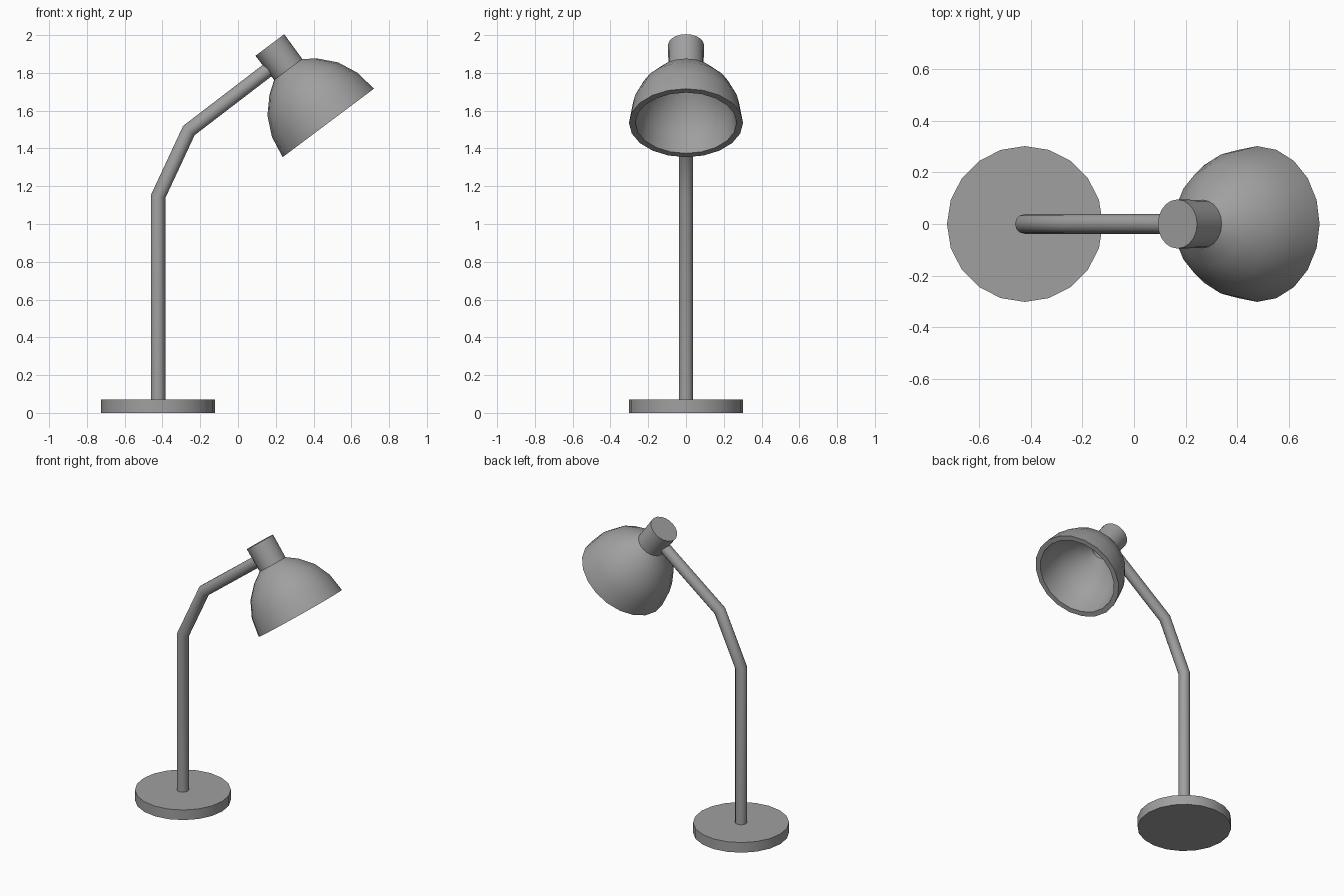
import bpy
import bmesh
from math import sin, cos, tau, radians, atan2
from mathutils import Vector, Matrix

old = bpy.data.objects.get("Cube")
if old:
    bpy.data.objects.remove(old, do_unlink=True)

grey = bpy.data.materials.new("grey metal")
grey.use_nodes = True
colour = (0.35, 0.35, 0.35, 1)
grey.diffuse_color = colour
grey.node_tree.nodes["Principled BSDF"].inputs["Base Color"].default_value = colour


def loft(name, rings, angle=35):
    """Skin a list of equal rings of points, closing both ends."""
    bm = bmesh.new()
    rows = [[bm.verts.new(p) for p in ring] for ring in rings]
    n = len(rows[0])
    for a, b in zip(rows, rows[1:]):
        for i in range(n):
            j = (i + 1) % n
            bm.faces.new((a[i], a[j], b[j], b[i]))
    bm.faces.new(rows[0])
    bm.faces.new(rows[-1])
    bmesh.ops.recalc_face_normals(bm, faces=bm.faces)
    mesh = bpy.data.meshes.new(name)
    bm.to_mesh(mesh)
    bm.free()
    mesh.materials.append(grey)
    obj = bpy.data.objects.new(name, mesh)
    bpy.context.collection.objects.link(obj)
    bpy.ops.object.select_all(action='DESELECT')
    obj.select_set(True)
    bpy.context.view_layer.objects.active = obj
    bpy.ops.object.shade_smooth_by_angle(angle=radians(angle))
    return obj


def lathe(name, profile, sides=20):
    """Revolve (radius, height) pairs about local z."""
    return loft(name, [[(r * cos(tau * i / sides), r * sin(tau * i / sides), z)
                        for i in range(sides)] for r, z in profile])


def tube(name, path, radius, sides=12):
    """Sweep a circle along a path in the xz plane with mitred bends."""
    rings = []
    side = Vector((0, 1, 0))
    for k, p in enumerate(path):
        before = (p - path[k - 1]).normalized() if k else None
        after = (path[k + 1] - p).normalized() if k + 1 < len(path) else before
        before = before or after
        tangent = (before + after).normalized()
        across = side.cross(tangent) / tangent.dot(after)
        rings.append([p + radius * (across * cos(tau * i / sides) + side * sin(tau * i / sides))
                      for i in range(sides)])
    return loft(name, rings)


# Round base
pole_x = -0.423
base = lathe("base", [(0.302, 0), (0.302, 0.07)])
base.location.x = pole_x

# Bent arm, from the base into the lamp neck
tube("arm", [Vector((pole_x, 0, 0.03)), Vector((pole_x, 0, 1.145)),
             Vector((-0.26, 0, 1.495)), Vector((0.21, 0, 1.855))], 0.038)

# Hollow shade with its neck, one continuous shell from outside cap to inside cap
outer = [(0.095, 0.516), (0.093, 0.354), (0.16, 0.306), (0.234, 0.225),
         (0.283, 0.12), (0.302, 0)]
inner = [(0.268, 0), (0.25, 0.11), (0.208, 0.2), (0.14, 0.275),
         (0.062, 0.33), (0.062, 0.48)]
shade = lathe("shade", outer + inner)
shade.matrix_world = (Matrix.Translation((0.478, 0, 1.535))
                      @ Matrix.Rotation(-atan2(0.6, 0.8), 4, 'Y'))
